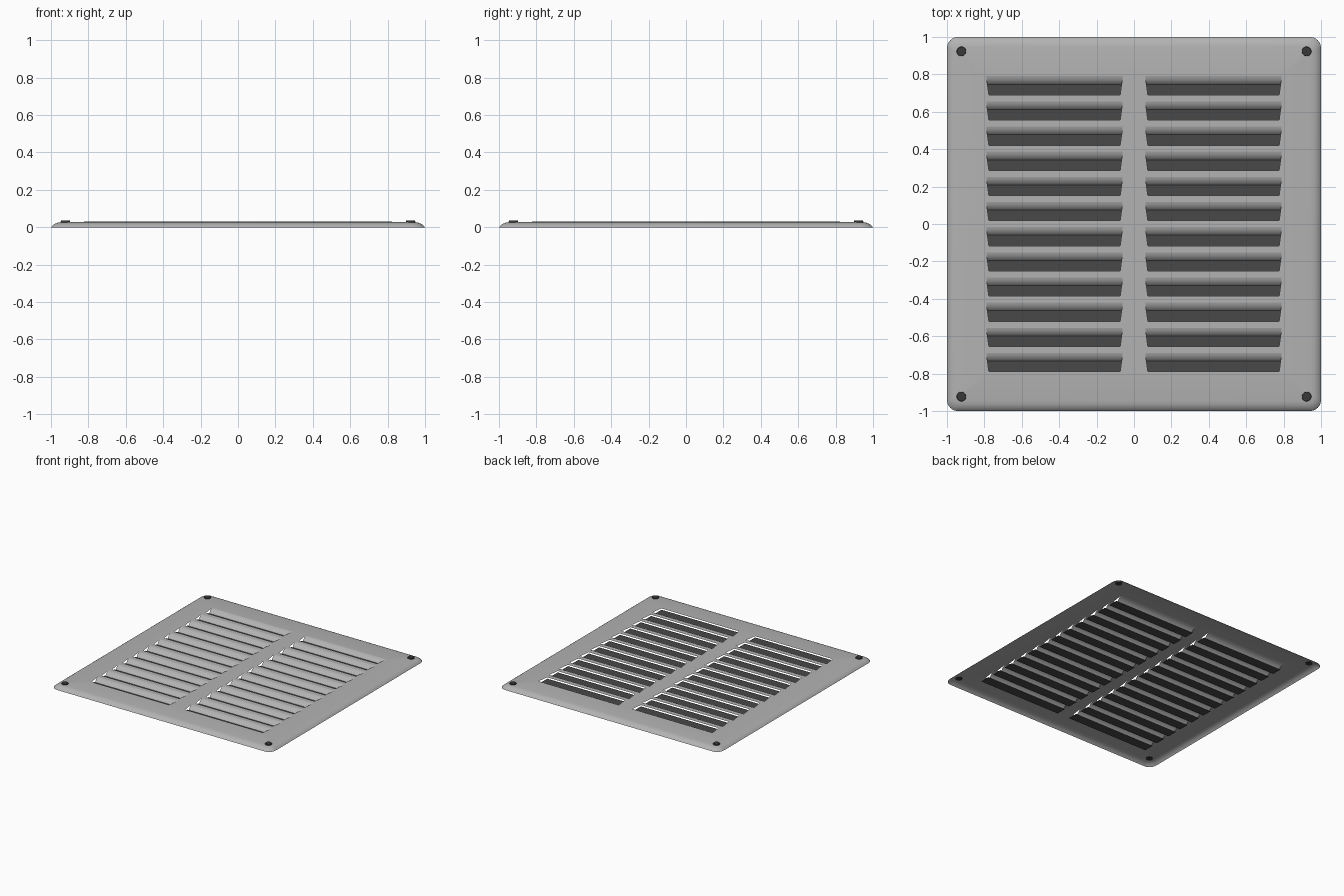
import bpy, bmesh, math

if "Cube" in bpy.data.objects:
    bpy.data.objects.remove(bpy.data.objects["Cube"])


def material(name, rgb):
    m = bpy.data.materials.new(name)
    m.diffuse_color = (*rgb, 1)
    m.use_nodes = True
    m.node_tree.nodes["Principled BSDF"].inputs["Base Color"].default_value = m.diffuse_color
    return m


GREY = material("grey_metal", (0.45, 0.45, 0.45))
DARK = material("dark_mesh", (0.065, 0.065, 0.065))
SCREW = material("screw_black", (0.04, 0.04, 0.04))


def finish(bm, name, mat):
    bmesh.ops.remove_doubles(bm, verts=bm.verts, dist=1e-5)
    mesh = bpy.data.meshes.new(name)
    bm.to_mesh(mesh)
    bm.free()
    ob = bpy.data.objects.new(name, mesh)
    bpy.context.collection.objects.link(ob)
    mesh.materials.append(mat)
    bpy.context.view_layer.objects.active = ob
    ob.select_set(True)
    bpy.ops.object.shade_smooth_by_angle(angle=math.radians(30))
    ob.select_set(False)
    return ob


def face(bm, pts):
    bm.faces.new([bm.verts.new(p) for p in pts])


def rounded_square(half, radius, z, n=8):
    pts = []
    for q in range(4):
        mid = math.radians(45 + 90 * q)
        cx = math.copysign(half - radius, math.cos(mid))
        cy = math.copysign(half - radius, math.sin(mid))
        for i in range(n + 1):
            a = math.radians(90 * (q + i / n))
            pts.append((cx + radius * math.cos(a), cy + radius * math.sin(a), z))
    return pts


TOP = 0.03
PITCH, SLOT = 0.1345, 0.1
slot_tops = [0.79 - i * PITCH for i in range(12)]
COLUMNS = ((-0.79, -0.06), (0.06, 0.79))
TAPER = 0.014

# Face plate: rolled rim, gently sloped border
bm = bmesh.new()
rings = [rounded_square(h, r, z) for h, r, z in (
    (1.0, 0.06, 0), (0.992, 0.055, 0.009), (0.98, 0.05, 0.018),
    (0.965, 0.04, 0.024), (0.945, 0.03, 0.027), (0.80, 0.002, TOP))]
loops = [[bm.verts.new(p) for p in ring] for ring in rings]
for a, b in zip(loops, loops[1:]):
    for i in range(len(a)):
        j = (i + 1) % len(a)
        bm.faces.new((a[i], a[j], b[j], b[i]))


# Face plate: bars left around the slots
def bar(x0, x1, x2, x3, y1, y0):
    face(bm, [(x0, y1, TOP), (x2, y0, TOP), (x3, y0, TOP), (x1, y1, TOP)])


upper = 0.80
for t in slot_tops:
    b = t - SLOT
    bar(-0.8, 0.8, -0.8, 0.8, upper, t)
    bar(-0.8, -0.79, -0.8, -0.79 + TAPER, t, b)
    bar(-0.06, 0.06, -0.06 - TAPER, 0.06 + TAPER, t, b)
    bar(0.79, 0.8, 0.79 - TAPER, 0.8, t, b)
    upper = b
bar(-0.8, 0.8, -0.8, 0.8, upper, -0.8)
finish(bm, "face_plate", GREY)

# Louvre blades: curved flaps bent down from the upper edge of each slot
bm = bmesh.new()
curve = ((0, TOP), (0.012, 0.027), (0.025, 0.020), (0.036, 0.011), (0.044, 0.001))
for t in slot_tops:
    for x0, x1 in COLUMNS:
        for (d0, z0), (d1, z1) in zip(curve, curve[1:]):
            e0, e1 = (TAPER * d / SLOT for d in (d0, d1))
            face(bm, [(x0 + e0, t - d0, z0), (x0 + e1, t - d1, z1),
                      (x1 - e1, t - d1, z1), (x1 - e0, t - d0, z0)])
finish(bm, "louvre_blades", GREY)

# Dark backing strips behind the openings
bm = bmesh.new()
for t in slot_tops:
    for x0, x1 in COLUMNS:
        y1, y0 = t - 0.043, t - 0.128
        face(bm, [(x0 - 0.005, y1, 0.003), (x0 - 0.005, y0, 0.003),
                  (x1 + 0.005, y0, 0.003), (x1 + 0.005, y1, 0.003)])
finish(bm, "backing_strips", DARK)

# Corner screws
for sx in (-1, 1):
    for sy in (-1, 1):
        bm = bmesh.new()
        bmesh.ops.create_cone(bm, cap_ends=True, segments=24, radius1=0.026,
                              radius2=0.024, depth=0.012)
        bmesh.ops.translate(bm, verts=bm.verts, vec=(0.923 * sx, 0.923 * sy, 0.029))
        finish(bm, "corner_screw", SCREW)
